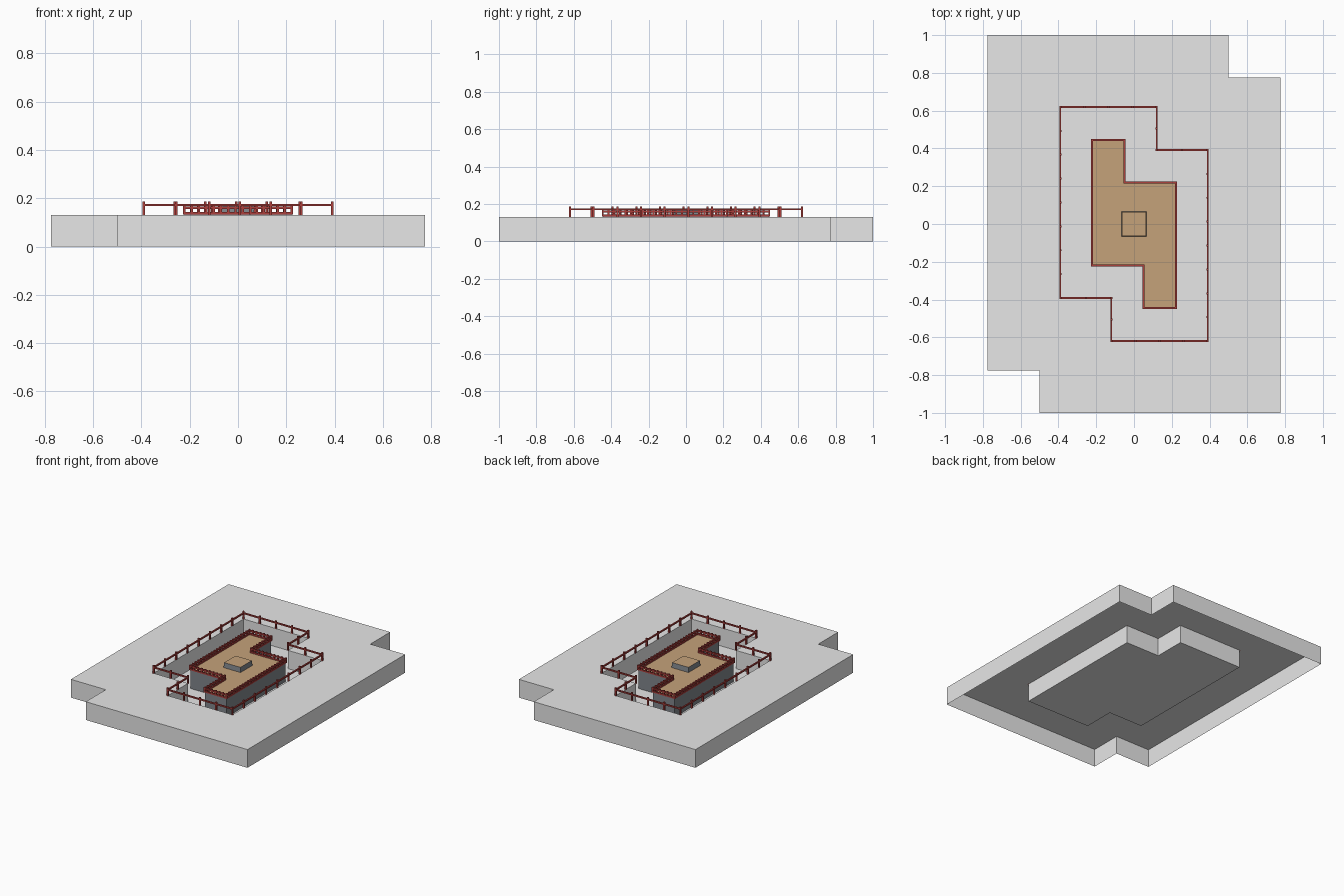
import bpy, bmesh
from mathutils import Vector, Matrix

if "Cube" in bpy.data.objects:
    bpy.data.objects.remove(bpy.data.objects["Cube"])

def mat(name, c):
    m = bpy.data.materials.new(name)
    m.diffuse_color = (*c, 1)
    m.use_nodes = True
    m.node_tree.nodes["Principled BSDF"].inputs["Base Color"].default_value = m.diffuse_color
    return m

GREY = mat("concrete grey", (0.8, 0.8, 0.8))
SLATE = mat("slate grey", (0.22, 0.24, 0.265))
TAN = mat("tan deck", (0.56, 0.36, 0.195))
RED = mat("rail red", (0.42, 0.05, 0.045))

def finish(name, bm, mats):
    me = bpy.data.meshes.new(name)
    bm.to_mesh(me)
    bm.free()
    for m in mats:
        me.materials.append(m)
    ob = bpy.data.objects.new(name, me)
    bpy.context.collection.objects.link(ob)
    return ob

def outline(half):
    # every outline is its own half turn
    return half + [(-x, -y) for x, y in half]

def ring(bm, pts, z):
    return [bm.verts.new((x, y, z)) for x, y in pts]

def bridge(bm, a, b):
    n = len(a)
    return [bm.faces.new((a[i], a[(i + 1) % n], b[(i + 1) % n], b[i])) for i in range(n)]

def face_up(bm, face):
    # consistent normals, with the given face pointing up
    bmesh.ops.recalc_face_normals(bm, faces=bm.faces[:])
    bm.normal_update()
    if face.normal.z < 0:
        bmesh.ops.reverse_faces(bm, faces=bm.faces[:])

# clockwise outlines seen from above
OUTER = outline([(-0.775, 1), (0.5, 1), (0.5, 0.775), (0.775, 0.775)])
PIT = outline([(-0.39, 0.62), (0.12, 0.62), (0.12, 0.392), (0.39, 0.392)])
ISLE = outline([(-0.222, 0.445), (-0.05, 0.445), (-0.05, 0.22), (0.222, 0.22)])
TOP = 0.13

# slab shell, open below, with a sunken pit
bm = bmesh.new()
loops = [ring(bm, OUTER, 0), ring(bm, OUTER, TOP), ring(bm, PIT, TOP), ring(bm, PIT, 0)]
for a, b in zip(loops, loops[1:]):
    bridge(bm, b, a)
face_up(bm, bm.faces.new(loops[3][::-1]))
finish("slab_with_pit", bm, [GREY])

def block(name, bottom, top, z0, z1):
    # slate sides with a tan top
    bm = bmesh.new()
    a, b = ring(bm, bottom, z0), ring(bm, top, z1)
    bridge(bm, a, b)
    cap = bm.faces.new(b)
    face_up(bm, cap)
    cap.material_index = 1
    return finish(name, bm, [SLATE, TAN])

block("island", ISLE, ISLE, 0.001, 0.133)
block("centre_block", outline([(-0.067, 0.067), (0.067, 0.067)]),
      outline([(-0.064, 0.064), (0.064, 0.064)]), 0.133, 0.168)

def box(bm, p, q, w):
    # square bar from p to q, w thick
    p, q = Vector(p), Vector(q)
    d = q - p
    size = (abs(d.x) + w, abs(d.y) + w, abs(d.z) + w)
    m = Matrix.Translation((p + q) / 2) @ Matrix.Diagonal((*size, 1))
    bmesh.ops.create_cube(bm, size=1, matrix=m)

def fence(name, pts, step, base, top, post, rails, rail_w):
    bm = bmesh.new()
    for i, a in enumerate(pts):
        a, b = Vector(a), Vector(pts[(i + 1) % len(pts)])
        n = max(1, round((b - a).length / step))
        for k in range(n):
            p = a.lerp(b, k / n)
            box(bm, (*p, base + post / 2), (*p, top - post / 2), post)
        for z in rails:
            box(bm, (*a, z), (*b, z), rail_w)
    return finish(name, bm, [RED])

# single-rail fence round the pit, close-set low fence round the island
fence("pit_railing", PIT, 0.127, TOP, 0.187, 0.0105, [0.172], 0.0095)
fence("island_railing", ISLE, 0.03, 0.133, 0.17, 0.01, [0.138, 0.16], 0.01)
